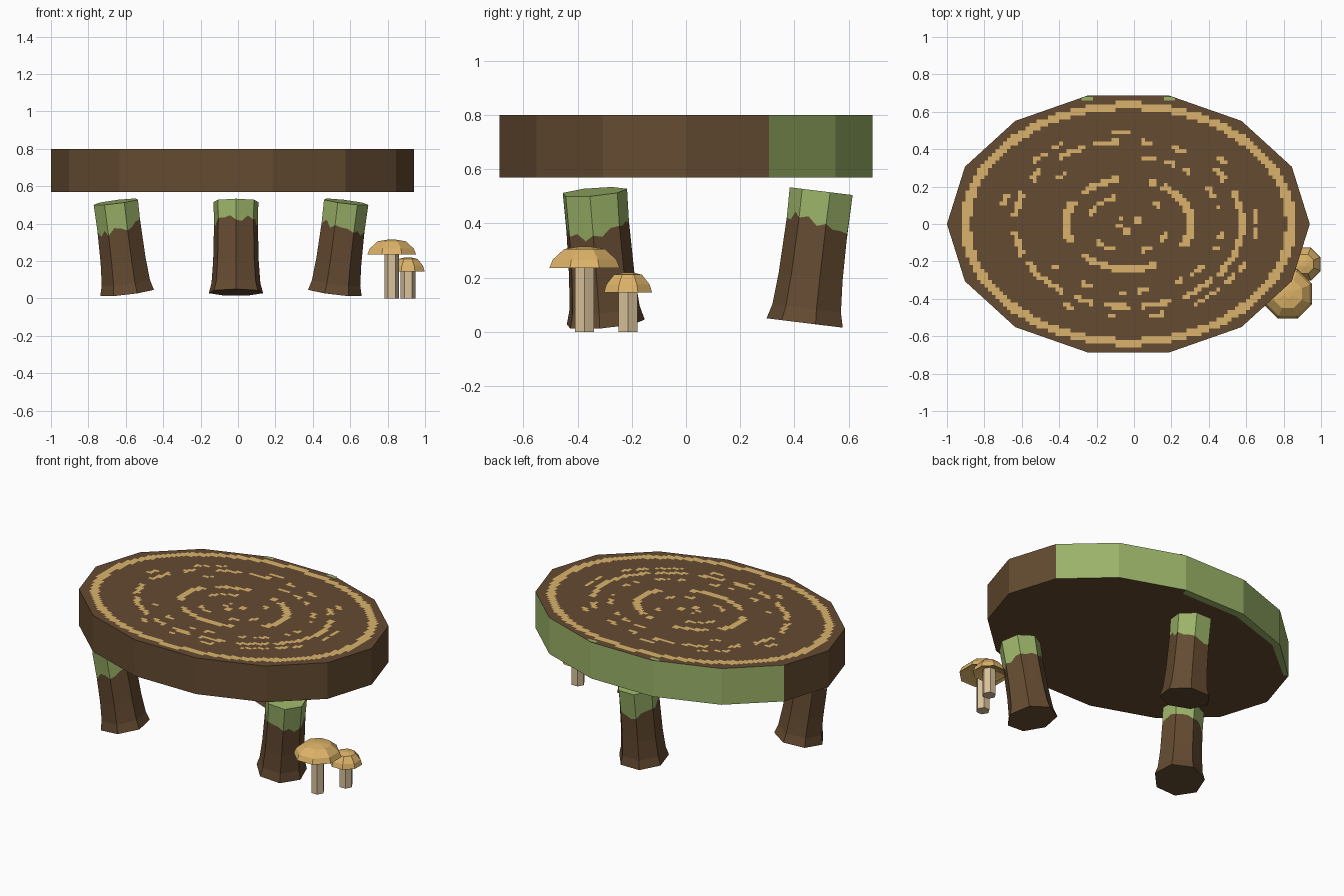
import bpy, bmesh, random
from math import sin, cos, pi, radians, degrees, hypot, atan2, floor
from mathutils import Matrix, Vector

if "Cube" in bpy.data.objects:
    bpy.data.objects.remove(bpy.data.objects["Cube"], do_unlink=True)
random.seed(4)


def material(name, color):
    m = bpy.data.materials.new(name)
    m.use_nodes = True
    m.diffuse_color = (*color, 1)
    m.node_tree.nodes["Principled BSDF"].inputs["Base Color"].default_value = (*color, 1)
    return m


BARK = material("bark brown", (0.128, 0.07, 0.031))
GRAIN = material("grain tan", (0.70, 0.45, 0.15))
MOSS = material("moss green", (0.33, 0.45, 0.14))
CAP = material("cap ochre", (0.72, 0.45, 0.14))
STEM = material("stem cream", (0.70, 0.54, 0.33))


def finish(name, bm, mats, matrix=None, solid=True):
    if solid:
        bmesh.ops.recalc_face_normals(bm, faces=bm.faces)
    mesh = bpy.data.meshes.new(name)
    bm.to_mesh(mesh)
    bm.free()
    for m in mats:
        mesh.materials.append(m)
    obj = bpy.data.objects.new(name, mesh)
    bpy.context.collection.objects.link(obj)
    if matrix:
        obj.matrix_world = matrix
    return obj


def loft(rings, mat_rule=lambda band, i: 0, cap_mat=(0, 0)):
    """Join equal rings of points with quads and close both ends."""
    bm = bmesh.new()
    vs = [[bm.verts.new(p) for p in ring] for ring in rings]
    n = len(vs[0])
    for band, (a, b) in enumerate(zip(vs, vs[1:])):
        for i in range(n):
            j = (i + 1) % n
            f = bm.faces.new((a[i], a[j], b[j], b[i]))
            f.material_index = mat_rule(band, i)
    for ring, m in zip((vs[0][::-1], vs[-1]), cap_mat):
        bm.faces.new(ring).material_index = m
    return bm


def ngon(n, rx, ry, z, start=0.0, cx=0.0, cy=0.0):
    return [(cx + rx * cos(start + 2 * pi * i / n), cy + ry * sin(start + 2 * pi * i / n), z)
            for i in range(n)]


# Tabletop: oval slab, mossy along the back wall and part of the lower rim
CX, RX, RY, SIDES, BOTTOM, TOP = -0.03, 0.97, 0.705, 14, 0.57, 0.80


def slab_material(band, i):
    if band == 0:
        return int(3 <= i <= 5)
    return int(1 <= i <= 5)


inner = []
for x, y, z in ngon(SIDES, RX, RY, BOTTOM):
    k = random.uniform(0.93, 0.97)
    inner.append((CX + x * k, y * k, z))
slab = loft([inner, ngon(SIDES, RX, RY, BOTTOM, cx=CX), ngon(SIDES, RX, RY, TOP, cx=CX)],
            slab_material)
finish("tabletop", slab, [BARK, MOSS])


# Growth rings: blocky thin inlay, each ring given as inner, outer and its arcs in degrees
def dashes(count, fill):
    step = 360 / count
    return [(i * step, (i + random.uniform(0.4, 0.9)) * step)
            for i in range(count) if random.random() < fill]


RINGS = [
    (0.868, 0.925, [(0, 360)]),
    (0.69, 0.72, dashes(36, 0.4)),
    (0.61, 0.645, [(0, 25), (32, 42), (60, 68), (78, 84), (95, 107), (112, 128), (140, 148),
                   (158, 175), (184, 202), (206, 236), (242, 252), (258, 270),
                   (276, 292), (298, 318), (322, 360)]),
    (0.50, 0.53, dashes(30, 0.4)),
    (0.32, 0.365, [(0, 56), (63, 72), (98, 138), (150, 204), (222, 296), (330, 360)]),
    (0.20, 0.23, dashes(10, 0.45)),
    (0.04, 0.08, dashes(6, 0.7)),
]


def is_grain(x, y):
    u, v = (x - CX) / RX, y / RY
    r, a = hypot(u, v), degrees(atan2(v, u)) % 360
    return any(lo <= r <= hi and any(s <= a <= e for s, e in arcs) for lo, hi, arcs in RINGS)


def is_top_moss(x, y):
    return 0.655 < y < 0.685 and (0.16 < x < 0.22 or -0.28 < x < -0.21)


def inlay(name, rule, mat, cell=0.02):
    """Cover the cells that meet the rule, one quad per run of cells in a row."""
    bm = bmesh.new()
    z = TOP + 0.002
    for row in range(-35, 35):
        y, start = row * cell, None
        for col in range(-50, 51):
            x = col * cell
            on = rule(x + cell / 2, y + cell / 2)
            if on and start is None:
                start = x
            if not on and start is not None:
                bm.faces.new([bm.verts.new(p) for p in
                              ((start, y, z), (x, y, z), (x, y + cell, z), (start, y + cell, z))])
                start = None
    finish(name, bm, [mat], solid=False)


inlay("growth_rings", is_grain, GRAIN)
inlay("top_moss", is_top_moss, MOSS)


# Legs: seven-sided flared logs leaning outward, with a ragged moss collar
LENGTH, SPLIT = 0.49, 3
PROFILE = [(0, 0.149), (0.11, 0.134), (0.35, 0.125), (0.75, 0.12), (1, 0.123)]


def radius(t):
    for (t0, r0), (t1, r1) in zip(PROFILE, PROFILE[1:]):
        if t <= t1:
            return r0 + (r1 - r0) * (t - t0) / (t1 - t0)


def log_point(i, t):
    corner, part = divmod(i, SPLIT)
    a, b = [Vector((cos(pi + 2 * pi * c / 7), sin(pi + 2 * pi * c / 7), 0))
            for c in (corner, corner + 1)]
    p = a.lerp(b, part / SPLIT) * radius(t)
    return (p.x, p.y, t * LENGTH)


def leg(name, x, y, heading, lean):
    n = 7 * SPLIT
    edge = [0.74 - 0.06 * cos(pi + 2 * pi * i / n) + random.uniform(-0.04, 0.04) for i in range(n)]
    levels = [[t] * n for t in (0, 0.11, 0.35)] + [edge, [1] * n]
    bm = loft([[log_point(i, t) for i, t in enumerate(lv)] for lv in levels],
              lambda band, i: int(band == 3), (0, 1))
    finish(name, bm, [BARK, MOSS], Matrix.Translation((x, y, 0.032))
           @ Matrix.Rotation(radians(heading), 4, "Z") @ Matrix.Rotation(radians(lean), 4, "Y"))


leg("back_leg", -0.011, 0.445, 90, 7)
leg("front_right_leg", -0.59, -0.30, 213, 8.5)
leg("front_left_leg", 0.515, -0.30, 327, 8.5)


# Mushrooms: six-sided stems under faceted eight-sided caps
def mushroom(name, x, y, r, rim, height):
    stem = loft([ngon(6, 0.04, 0.04, z, 0, x, y) for z in (0, rim + 0.03)])
    finish(name + "_stem", stem, [STEM])
    steps = [(0.5, 0.25), (0.92, 0.06), (1, 0), (0.9, 0.4), (0.58, 0.88), (0.15, 1)]
    cap = loft([ngon(8, r * k, r * k, rim + height * h, pi / 8, x, y) for k, h in steps])
    finish(name + "_cap", cap, [CAP])


mushroom("large_mushroom", 0.822, -0.374, 0.141, 0.235, 0.08)
mushroom("small_mushroom", 0.909, -0.214, 0.096, 0.145, 0.075)
